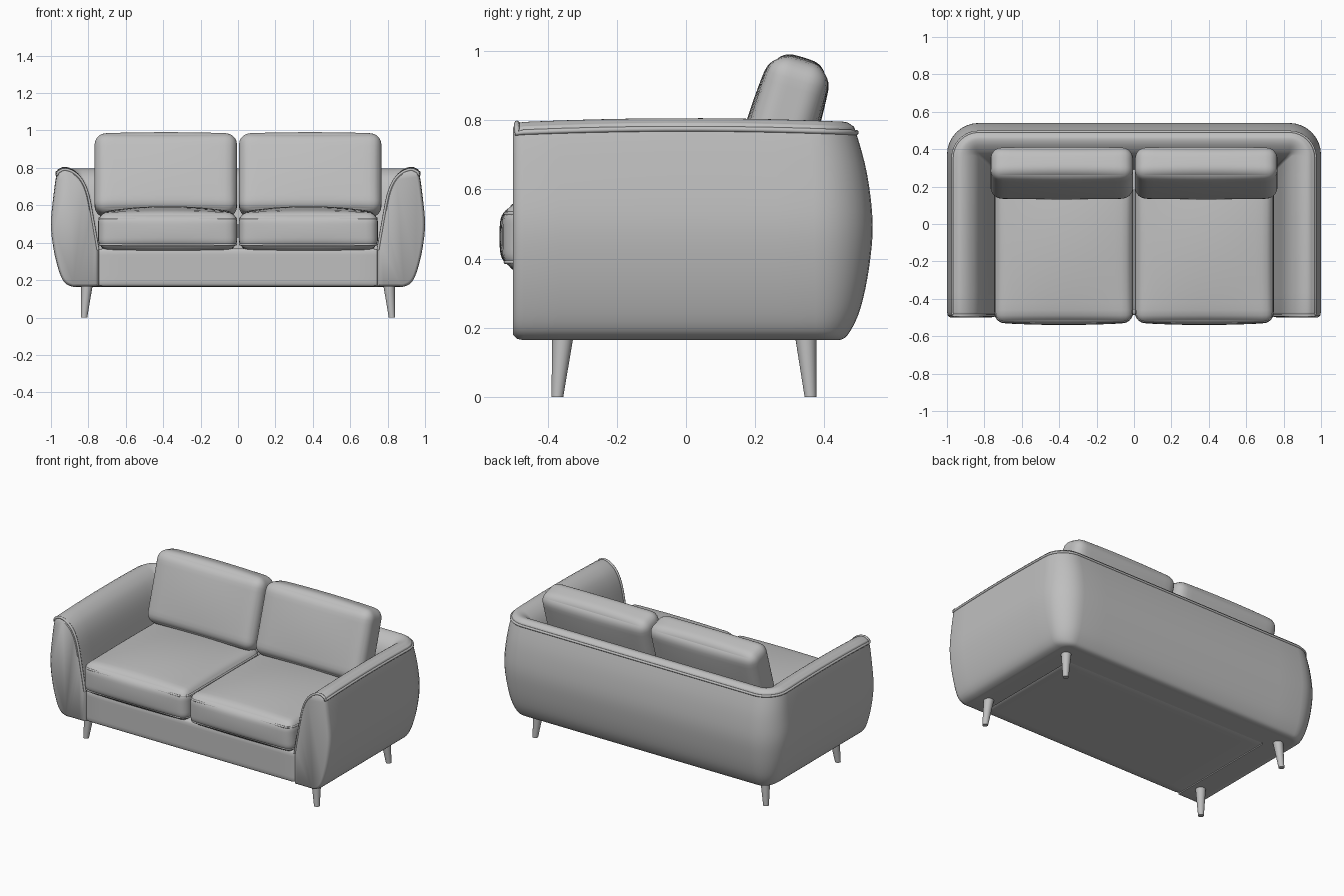
import bpy, bmesh, math
from mathutils import Vector, Euler

if "Cube" in bpy.data.objects:
    bpy.data.objects.remove(bpy.data.objects["Cube"])

fabric = bpy.data.materials.new("grey fabric")
fabric.diffuse_color = (0.52, 0.52, 0.52, 1)
fabric.use_nodes = True
fabric.node_tree.nodes["Principled BSDF"].inputs["Base Color"].default_value = fabric.diffuse_color


def finish(name, bm, angle=40):
    bmesh.ops.recalc_face_normals(bm, faces=bm.faces[:])
    me = bpy.data.meshes.new(name)
    bm.to_mesh(me)
    bm.free()
    ob = bpy.data.objects.new(name, me)
    bpy.context.collection.objects.link(ob)
    me.materials.append(fabric)
    bpy.ops.object.select_all(action='DESELECT')
    ob.select_set(True)
    bpy.context.view_layer.objects.active = ob
    bpy.ops.object.shade_smooth_by_angle(angle=math.radians(angle))
    return ob


def pipe(name, pts, radius, closed=False):
    cu = bpy.data.curves.new(name, 'CURVE')
    cu.dimensions = '3D'
    cu.bevel_depth = radius
    cu.bevel_resolution = 2
    sp = cu.splines.new('POLY')
    sp.points.add(len(pts) - 1)
    for p, co in zip(sp.points, pts):
        p.co = (*co, 1)
    sp.use_cyclic_u = closed
    cu.materials.append(fabric)
    ob = bpy.data.objects.new(name, cu)
    bpy.context.collection.objects.link(ob)


def padded_box(name, half, r, crown, loc, tilt=0.0, cuts=20):
    """Rounded box whose sides swell outward by the crown amounts."""
    bm = bmesh.new()
    bmesh.ops.create_cube(bm, size=2)
    bmesh.ops.subdivide_edges(bm, edges=bm.edges[:], cuts=cuts, use_grid_fill=True)
    rot = Euler((tilt, 0, 0)).to_matrix()
    for v in bm.verts:
        u = [math.sin(c * math.pi / 2) for c in v.co]
        full = Vector([u[i] * half[i] for i in range(3)])
        core = Vector([max(-(half[i] - r), min(half[i] - r, full[i])) for i in range(3)])
        p = core + (full - core).normalized() * r
        for i in range(3):
            j, k = (i + 1) % 3, (i + 2) % 3
            p[i] += crown[i] * u[i] * (1 - u[j] ** 2) * (1 - u[k] ** 2)
        v.co = rot @ p + Vector(loc)
    return finish(name, bm)


def spline(ctrl, n):
    """Smooth open curve through the control points."""
    c = [Vector(p) for p in ctrl]
    c = [c[0]] + c + [c[-1]]
    out = []
    for i in range(1, len(c) - 2):
        a, b, d, e = c[i - 1:i + 3]
        for s in range(n):
            t = s / n
            out.append(0.5 * (2 * b + (d - a) * t + (2 * a - 5 * b + 4 * d - e) * t * t
                              + (3 * b - a - 3 * d + e) * t ** 3))
    return out + [c[-2]]


# Arm and back shell: one cross-section (arm inset, back inset, height) swept round a U
section = [(.255, .25, .165), (.15, .13, .165), (.11, .09, .166), (.07, .065, .19),
           (.04, .035, .257), (.013, .011, .37), (0, 0, .50), (.013, .016, .65),
           (.031, .048, .775), (.045, .06, .796), (.075, .085, .806), (.12, .125, .79),
           (.165, .17, .745), (.20, .20, .66), (.23, .23, .5), (.255, .25, .36)]
N = 4
prof = spline(section, N)
SEAM = 8 * N


def u_path(dx, dy, z):
    X, Y = 1 - dx, .54 - dy
    r = max(.17 - dx, .015)
    pts = [(X, -.47 + (Y - r + .47) * i / 8) for i in range(8)]
    pts += [(X - r + r * math.cos(a), Y - r + r * math.sin(a))
            for a in [math.pi / 2 * i / 8 for i in range(9)]]
    pts += [((X - r) * (1 - i / 5), Y) for i in range(1, 6)]
    droop = .012 * max(0, (z - .5) / .3)
    return [Vector((x, y, z - droop * (y / .5) ** 2)) for x, y in pts]


paths = [u_path(*p) for p in prof]
half_rings = [list(ring) for ring in zip(*paths)]


def front_ring(y, a):
    return [Vector((.87 + (p.x - .87) * (1 - a / .125), y, .48 + (p.z - .48) * (1 - a / .32)))
            for p in half_rings[0]]


half_rings = [front_ring(-.50, .016), front_ring(-.489, .004)] + half_rings


def flip(p):
    return Vector((-p.x, p.y, p.z))


rings = half_rings + [[flip(p) for p in ring] for ring in reversed(half_rings[:-1])]
bm = bmesh.new()
vr = [[bm.verts.new(p) for p in ring] for ring in rings]
M = len(prof)
for a, b in zip(vr, vr[1:]):
    for j in range(M):
        k = (j + 1) % M
        bm.faces.new((a[j], a[k], b[k], b[j]))
bm.faces.new(vr[0])
bm.faces.new(vr[-1])
finish("arm_and_back_shell", bm, 50)

# Piping: up the inner front edge of each arm and round the top of the shell
half_pipe = [half_rings[1][j] for j in range(M - 1, SEAM, -1)]
half_pipe += [ring[SEAM] for ring in half_rings[1:]]
pipe("shell_piping", half_pipe + [flip(p) for p in reversed(half_pipe[:-1])], .008)

# Seat base between the arms
padded_box("seat_base", (.75, .40, .1025), .02, (0, 0, 0), (0, -.087, .2675), cuts=10)


def rounded_loop(cx, cy, hx, hy, z, r):
    pts = []
    for q, (sx, sy) in enumerate([(1, 1), (-1, 1), (-1, -1), (1, -1)]):
        for i in range(6):
            a = math.pi / 2 * (q + i / 5)
            pts.append((cx + sx * (hx - r) + r * math.cos(a),
                        cy + sy * (hy - r) + r * math.sin(a), z))
    return pts


# Cushions and legs, one set for each side
for s, side in ((-1, "left"), (1, "right")):
    padded_box("seat_cushion_" + side, (.372, .39, .10), .055, (0, .012, .032),
               (s * .376, -.138, .463))
    for z, tag in ((.53, "top"), (.39, "bottom")):
        pipe(f"seat_piping_{tag}_{side}",
             rounded_loop(s * .376, -.138, .364, .384, z, .05), .006, True)
    padded_box("back_cushion_" + side, (.381, .09, .222), .06, (0, .014, .01),
               (s * .386, .272, .760), tilt=math.radians(-17))
    for yt, yb, end in ((-.355, -.372, "front"), (.345, .36, "back")):
        bm = bmesh.new()
        bmesh.ops.create_cone(bm, cap_ends=True, segments=24, radius1=.017,
                              radius2=.032, depth=.19)
        for v in bm.verts:
            low = v.co.z < 0
            v.co += Vector((s * (.823 if low else .806), yb if low else yt, .095))
        finish(f"{end}_leg_{side}", bm)
